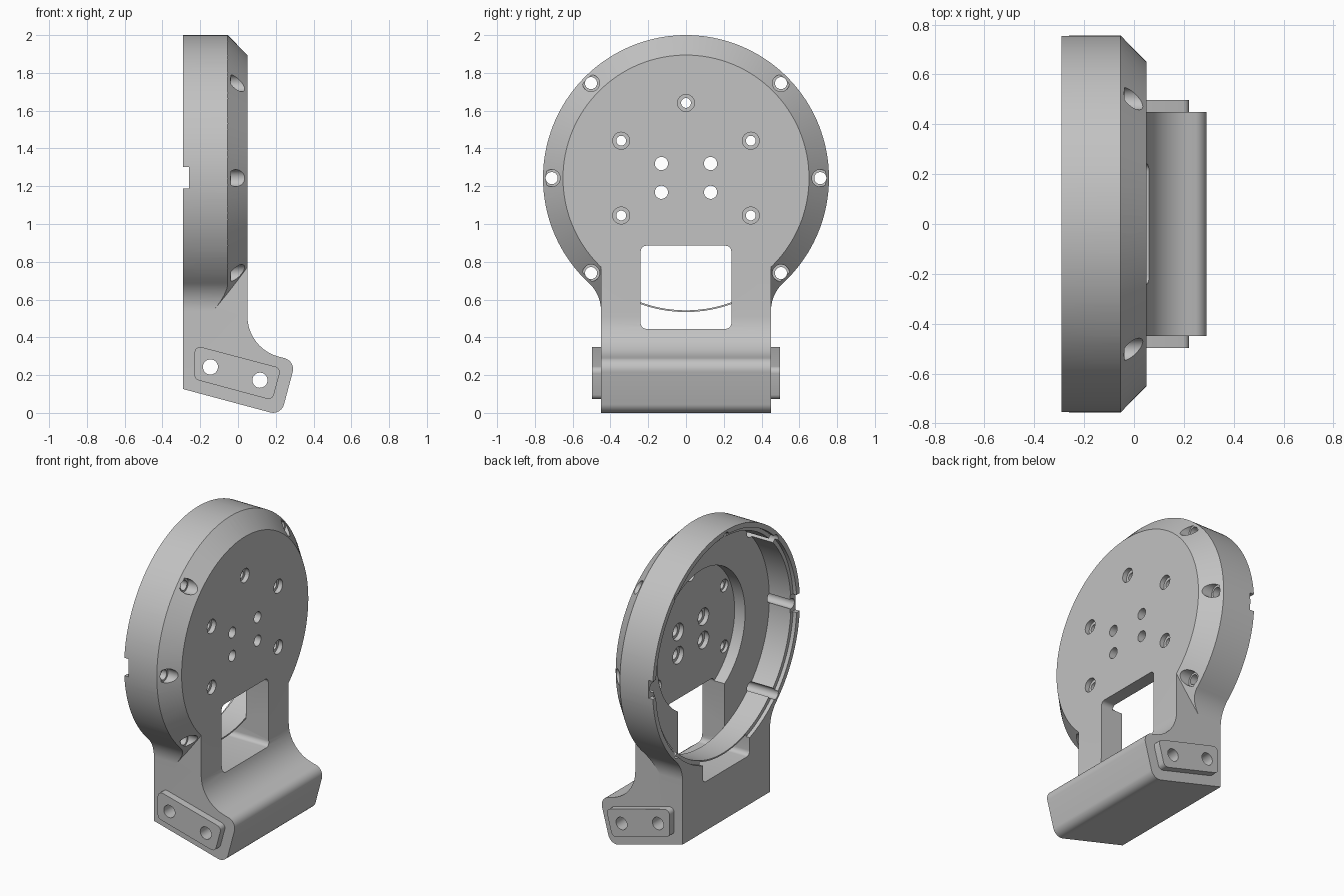
import bpy
import bmesh
from math import sin, cos, tan, radians, pi, atan2
from mathutils import Matrix, Vector

old = bpy.data.objects.get("Cube")
if old:
    bpy.data.objects.remove(old, do_unlink=True)

grey = bpy.data.materials.new("matte_grey")
grey.use_nodes = True
GREY = (0.54, 0.54, 0.54, 1)
grey.diffuse_color = GREY
for node in grey.node_tree.nodes:
    if node.type == 'BSDF_PRINCIPLED':
        node.inputs["Base Color"].default_value = GREY

HUB = 1.243      # height of the disc centre
BACK = -0.29     # rear plane
FACE = 0.05      # front plane of the disc
HALF = 0.45      # half width of the leg
RIM = 0.757      # outer radius of the disc
FLOOR = -0.11    # floor of the main bore
RECESS = -0.035  # floor of the inner recess


def finish(name, bm):
    bmesh.ops.recalc_face_normals(bm, faces=bm.faces)
    mesh = bpy.data.meshes.new(name)
    bm.to_mesh(mesh)
    bm.free()
    mesh.materials.append(grey)
    obj = bpy.data.objects.new(name, mesh)
    bpy.context.collection.objects.link(obj)
    return obj


def prism(name, outline, axis, a, b):
    """Extrude an outline along x (points are y, z) or y (points are x, z)."""
    bm = bmesh.new()
    place = (lambda u, v: (a, u, v)) if axis == 'X' else (lambda u, v: (u, a, v))
    face = bm.faces.new([bm.verts.new(place(u, v)) for u, v in outline])
    move = Vector((b - a, 0, 0)) if axis == 'X' else Vector((0, b - a, 0))
    out = bmesh.ops.extrude_face_region(bm, geom=[face])
    verts = [g for g in out["geom"] if isinstance(g, bmesh.types.BMVert)]
    bmesh.ops.translate(bm, verts=verts, vec=move)
    return finish(name, bm)


def drum(name, axis, u, v, a, b, r1, r2=None, sides=32):
    """Cylinder or cone along x or y, from a to b."""
    turn = Matrix.Rotation(pi / 2, 4, 'Y') if axis == 'X' else Matrix.Rotation(-pi / 2, 4, 'X')
    mid = (a + b) / 2
    spot = (mid, u, v) if axis == 'X' else (u, mid, v)
    bm = bmesh.new()
    bmesh.ops.create_cone(bm, cap_ends=True, segments=sides, radius1=r1,
                          radius2=r1 if r2 is None else r2, depth=b - a,
                          matrix=Matrix.Translation(spot) @ turn)
    return finish(name, bm)


def arc(cu, cv, r, start, end, n):
    return [(cu + r * cos(start + (end - start) * i / n),
             cv + r * sin(start + (end - start) * i / n)) for i in range(n + 1)]


def rounded(corners, n=10):
    """Round each (u, v, radius) corner of a polygon."""
    pts = []
    for i, (u, v, r) in enumerate(corners):
        p = Vector((u, v))
        if r == 0:
            pts.append((u, v))
            continue
        d1 = (Vector(corners[i - 1][:2]) - p).normalized()
        d2 = (Vector(corners[(i + 1) % len(corners)][:2]) - p).normalized()
        half = d1.angle(d2) / 2
        c = p + (d1 + d2).normalized() * r / sin(half)
        s, e = p + d1 * r / tan(half) - c, p + d2 * r / tan(half) - c
        a0, a1 = atan2(s.y, s.x), atan2(e.y, e.x)
        sweep = (a1 - a0 + pi) % (2 * pi) - pi
        pts += arc(c.x, c.y, r, a0, a0 + sweep, n)
    return pts


def combine(target, tool, operation='DIFFERENCE'):
    mod = target.modifiers.new("combine", 'BOOLEAN')
    mod.operation, mod.solver, mod.object = operation, 'EXACT', tool
    bpy.context.view_layer.objects.active = target
    bpy.ops.object.modifier_apply(modifier=mod.name)
    bpy.data.objects.remove(tool, do_unlink=True)


def stepped_hole(y, z, radius, seats):
    """Through hole along x, widened over each (from, to, radius) seat."""
    tool = drum("hole", 'X', y, z, -0.5, 0.5, radius)
    for a, b, r in seats:
        combine(tool, drum("seat", 'X', y, z, a, b, r), 'UNION')
    combine(body, tool)


# Disc with flared neck, trimmed by a cone to form the chamfer
FLARE = 0.2
neck_y = HALF + FLARE
drop = ((RIM + FLARE) ** 2 - neck_y ** 2) ** 0.5
tilt = atan2(drop, neck_y)
neck_z = HUB - drop
outline = arc(0, HUB, RIM, -tilt, pi + tilt, 120)
outline += arc(-neck_y, neck_z, FLARE, tilt, 0, 12)[1:]
outline += arc(neck_y, neck_z, FLARE, pi, pi - tilt, 12)[:-1]
body = prism("bracket_body", outline, 'X', BACK, FACE)
combine(body, drum("chamfer_cone", 'X', 0, HUB, -0.39, 0.15, 1.097, 0.55, 128), 'INTERSECT')

# Leg with the slanted foot
foot = rounded([(BACK, 0.126, 0), (0.228, -0.013, 0.06), (0.305, 0.274, 0.06),
                (FACE, 0.342, 0.22), (FACE, 0.9, 0), (BACK, 0.9, 0)])
combine(body, prism("leg", foot, 'Y', -HALF, HALF), 'UNION')

# Counterbored holes around the chamfer
for k in range(-1, 6):
    a = radians(45 * k)
    stepped_hole(0.711 * cos(a), HUB + 0.711 * sin(a), 0.032, [(-0.038, 0.6, 0.045)])

# Rear cavity: lip, main bore, deeper recess
for radius, depth in ((0.725, -0.265), (0.70, FLOOR), (0.45, RECESS)):
    combine(body, drum("bore", 'X', 0, HUB, -0.6, depth, radius, sides=128))

# Window through the neck
window = rounded([(-0.24, 0.445, 0.03), (0.24, 0.445, 0.03),
                  (0.24, 0.885, 0.03), (-0.24, 0.885, 0.03)], 6)
combine(body, prism("window_cut", window, 'X', -0.5, 0.5))

# Side notches in the rear rim
slot = [(-0.4, 1.187), (-0.26, 1.187), (-0.26, 1.303), (-0.4, 1.303)]
combine(body, prism("notch_cut", slot, 'Y', -1, 1))

# Face holes, seated from both sides
for y, z in ((0, 1.641), (-0.343, 1.441), (0.343, 1.441), (-0.343, 1.045), (0.343, 1.045)):
    stepped_hole(y, z, 0.026, [(0.02, 0.6, 0.045), (-0.6, -0.015, 0.04)])

# Four central holes, seated from behind
for y in (-0.13, 0.13):
    for z in (1.168, 1.32):
        stepped_hole(y, z, 0.035, [(-0.6, -0.005, 0.055)])

# Raised pads on both sides of the foot
pad = rounded([(-0.23, 0.178, 0.03), (0.182, 0.067, 0.03),
               (0.228, 0.237, 0.03), (-0.23, 0.358, 0.03)], 6)
parts = [body]
for side, label in ((1, "left"), (-1, "right")):
    parts.append(prism(label + "_pad", pad, 'Y', side * HALF, side * 0.497))

# Cross holes through foot and pads
for part in parts:
    for x, z in ((-0.146, 0.243), (0.116, 0.173)):
        combine(part, drum("cross_hole", 'Y', x, z, -1, 1, 0.04))

# Thin curved wall of the bore crossing the window
spread = 0.352
strip = arc(0, HUB, 0.70, -pi / 2 - spread, -pi / 2 + spread, 24)
strip += arc(0, HUB, 0.709, -pi / 2 + spread, -pi / 2 - spread, 24)
parts.append(prism("window_strip", strip, 'X', -0.265, FLOOR))

# Smooth curved walls, keep edges crisp
bpy.ops.object.select_all(action='DESELECT')
for part in parts:
    part.select_set(True)
bpy.context.view_layer.objects.active = body
bpy.ops.object.shade_smooth_by_angle(angle=radians(25))
